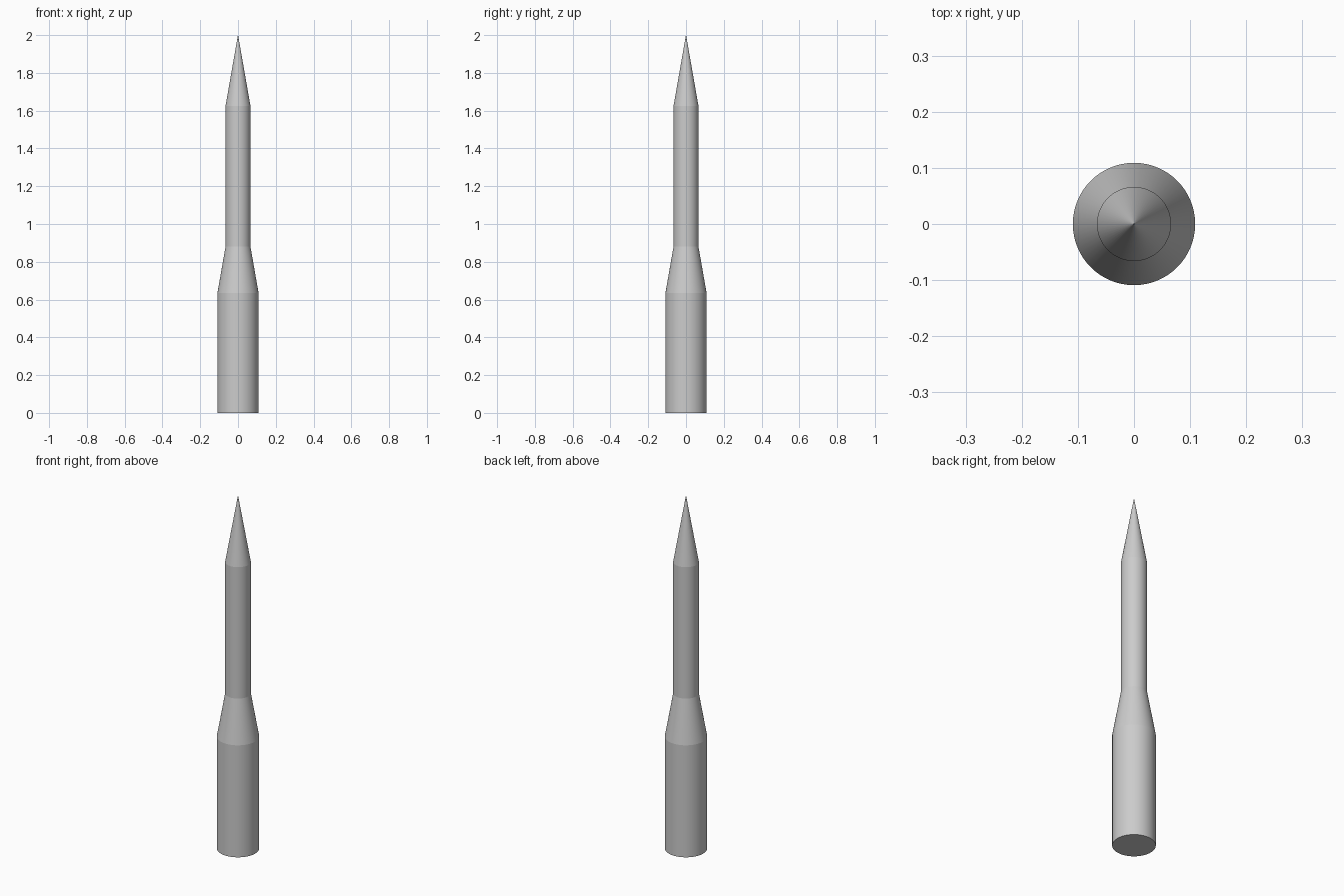
import bpy, bmesh, math
from mathutils import Matrix

cube = bpy.data.objects.get("Cube")
if cube:
    bpy.data.objects.remove(cube, do_unlink=True)

SIDES = 64
BODY_R, NECK_R, TIP_R = 0.109, 0.066, 0.0004

grey = bpy.data.materials.new("plain grey")
grey.use_nodes = True
colour = (0.6, 0.6, 0.6, 1)
grey.diffuse_color = colour
grey.node_tree.nodes["Principled BSDF"].inputs["Base Color"].default_value = colour


def section(name, z0, z1, r0, r1, cap_z=None):
    """One round hull section, open except for the end at cap_z."""
    bm = bmesh.new()
    bmesh.ops.create_cone(bm, segments=SIDES, radius1=r0, radius2=r1,
                          depth=z1 - z0, cap_ends=True,
                          matrix=Matrix.Translation((0, 0, (z0 + z1) / 2)))
    # Inner ends are left open so the sections join as one shell
    inner = [f for f in bm.faces if len(f.verts) == SIDES and
             (cap_z is None or abs(f.calc_center_median().z - cap_z) > 0.001)]
    bmesh.ops.delete(bm, geom=inner, context='FACES_ONLY')
    mesh = bpy.data.meshes.new(name)
    bm.to_mesh(mesh)
    bm.free()
    mesh.materials.append(grey)
    obj = bpy.data.objects.new(name, mesh)
    bpy.context.collection.objects.link(obj)
    bpy.ops.object.select_all(action='DESELECT')
    obj.select_set(True)
    bpy.context.view_layer.objects.active = obj
    bpy.ops.object.shade_smooth_by_angle(angle=math.radians(30))
    return obj


# Wide base, tapering shoulder, slim upper tube and pointed nose
section("lower_body", 0, 0.635, BODY_R, BODY_R, cap_z=0)
section("shoulder", 0.635, 0.88, BODY_R, NECK_R)
section("upper_body", 0.88, 1.625, NECK_R, NECK_R)
section("nose_cone", 1.625, 2, NECK_R, TIP_R, cap_z=2)
